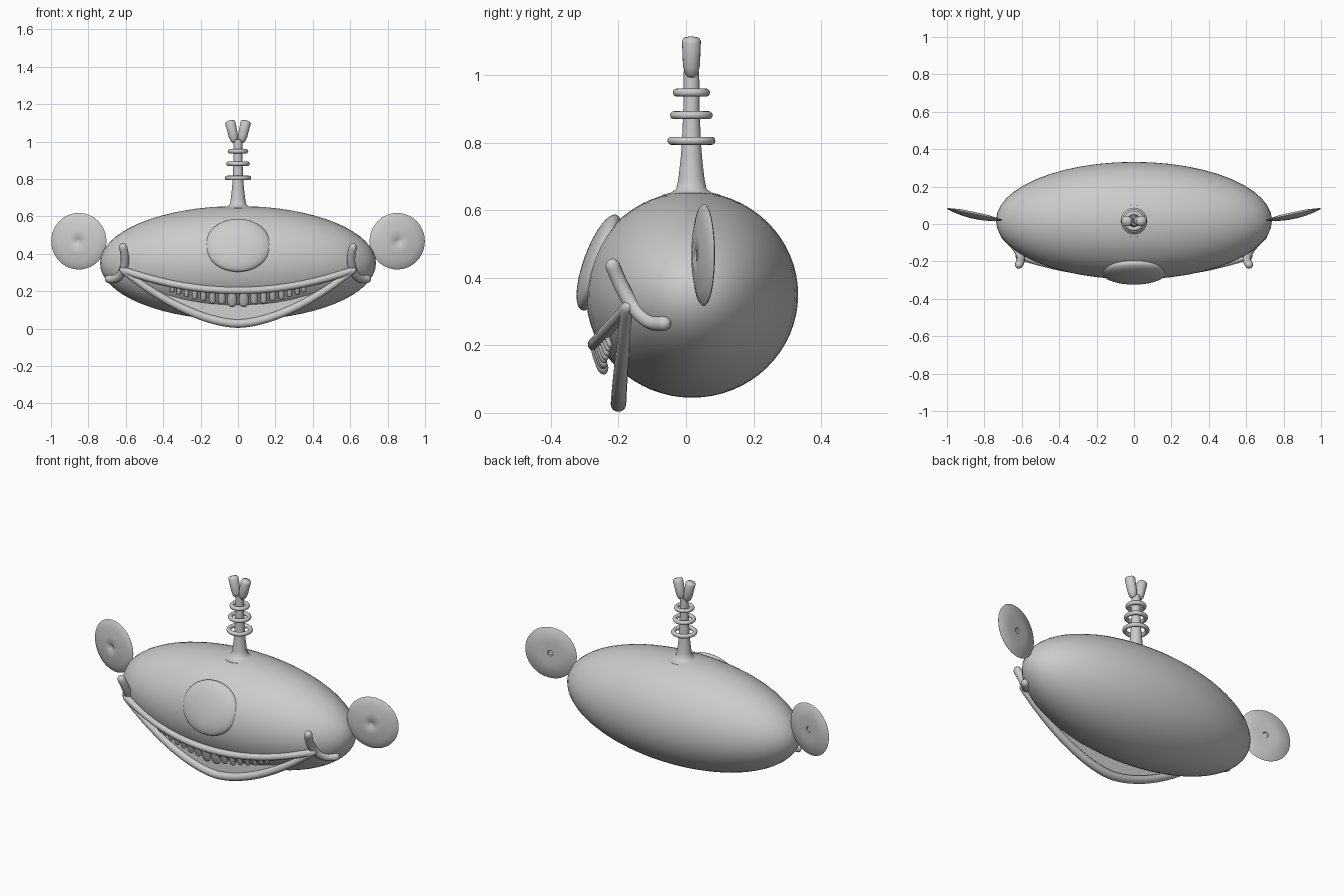
import bpy, bmesh, math
from mathutils import Vector, Matrix
from mathutils.geometry import interpolate_bezier

if "Cube" in bpy.data.objects:
    bpy.data.objects.remove(bpy.data.objects["Cube"])

grey = bpy.data.materials.new("plain_grey")
grey.diffuse_color = (0.6, 0.6, 0.6, 1)
grey.use_nodes = True
grey.node_tree.nodes["Principled BSDF"].inputs["Base Color"].default_value = grey.diffuse_color


def finish(bm, name, angle=50):
    bmesh.ops.recalc_face_normals(bm, faces=bm.faces[:])
    me = bpy.data.meshes.new(name)
    bm.to_mesh(me)
    bm.free()
    ob = bpy.data.objects.new(name, me)
    bpy.context.collection.objects.link(ob)
    me.materials.append(grey)
    bpy.ops.object.select_all(action='DESELECT')
    ob.select_set(True)
    bpy.context.view_layer.objects.active = ob
    bpy.ops.object.shade_smooth_by_angle(angle=math.radians(angle))
    return ob


def bridge(bm, rings, closed=True):
    for a, b in zip(rings, rings[1:]):
        n = len(a)
        for i in range(n if closed else n - 1):
            j = (i + 1) % n
            bm.faces.new((a[i], a[j], b[j], b[i]))


def lathe(name, profile, matrix, seg=32):
    """Spin (radius, height) points around local z."""
    bm = bmesh.new()
    rings = []
    for r, h in profile:
        r = max(r, 0.0004)
        rings.append([bm.verts.new((r * math.cos(2 * math.pi * i / seg),
                                    r * math.sin(2 * math.pi * i / seg), h)) for i in range(seg)])
    bridge(bm, rings)
    bm.faces.new(rings[0])
    bm.faces.new(rings[-1])
    bm.transform(matrix)
    return finish(bm, name)


def sweep(name, pts, radii, seg=14):
    """Round-ended tube along a path."""
    pts = [Vector(p) for p in pts]
    tans = [(pts[min(i + 1, len(pts) - 1)] - pts[max(i - 1, 0)]).normalized()
            for i in range(len(pts))]
    data = list(zip(pts, tans, radii))
    caps = [math.radians(a) for a in (30, 60, 86)]
    p, t, r = data[0]
    head = [(p - t * r * math.sin(a), t, r * math.cos(a)) for a in reversed(caps)]
    p, t, r = data[-1]
    tail = [(p + t * r * math.sin(a), t, r * math.cos(a)) for a in caps]
    bm = bmesh.new()
    rings, side = [], None
    for p, t, r in head + data + tail:
        ref = side if side else t.orthogonal()
        side = (ref - t * ref.dot(t)).normalized()
        up = t.cross(side)
        rings.append([bm.verts.new(p + r * (side * math.cos(2 * math.pi * i / seg)
                                            + up * math.sin(2 * math.pi * i / seg)))
                      for i in range(seg)])
    bridge(bm, rings)
    bm.faces.new(rings[0])
    bm.faces.new(rings[-1])
    return finish(bm, name)


def ellipsoid(name, loc, scale, rot_x=0.0):
    bm = bmesh.new()
    bmesh.ops.create_uvsphere(bm, u_segments=48, v_segments=32, radius=1)
    bm.transform(Matrix.Translation(loc) @ Matrix.Rotation(rot_x, 4, 'X')
                 @ Matrix.Diagonal((*scale, 1)))
    return finish(bm, name)


def torus(name, loc, R, r, n=36, m=12):
    bm = bmesh.new()
    rings = []
    for i in range(n + 1):
        a = 2 * math.pi * (i % n) / n
        if i == n:
            rings.append(rings[0])
            break
        rings.append([bm.verts.new(Vector(loc) + Vector((
            (R + r * math.cos(b)) * math.cos(a), (R + r * math.cos(b)) * math.sin(a), r * math.sin(b))))
            for b in (2 * math.pi * k / m for k in range(m))])
    bridge(bm, rings)
    return finish(bm, name)


# Body and single big eye
ellipsoid("body", (0, 0.018, 0.35), (0.738, 0.314, 0.305))
ellipsoid("eye", (0, -0.257, 0.445), (0.175, 0.046, 0.15), math.radians(-20))

# Ears: thin swept-back dishes with a small centre dimple
ear_profile = [(0, 0.001), (0.013, 0.001), (0.017, -0.004), (0.07, -0.005), (0.148, 0.003),
               (0.151, 0.006), (0.147, 0.010), (0.11, 0.020), (0.06, 0.028),
               (0.018, 0.031), (0.013, 0.026), (0, 0.026)]
for s, label in ((-1, "left"), (1, "right")):
    m = (Matrix.Translation((s * 0.85, 0.058, 0.467)) @ Matrix.Rotation(s * math.radians(12), 4, 'Z')
         @ Matrix.Rotation(math.radians(90), 4, 'X'))
    lathe("ear_" + label, ear_profile, m, 48)

# Antenna stalk with flared foot
AY = 0.016
lathe("antenna_stalk", [(0.088, 0.635), (0.086, 0.645), (0.06, 0.652), (0.045, 0.662), (0.039, 0.69),
                        (0.032, 0.75), (0.028, 0.80), (0.024, 0.90), (0.023, 1.01)],
      Matrix.Translation((0, AY, 0)))
for i, (z, outer) in enumerate(((0.805, 0.071), (0.881, 0.063), (0.948, 0.055))):
    torus("antenna_ring_%d" % (i + 1), (0, AY, z), outer - 0.012, 0.012)

# Two prongs on the antenna tip
for s, label in ((-1, "left"), (1, "right")):
    m = (Matrix.Translation((s * 0.016, AY, 0.992)) @ Matrix.Rotation(s * math.radians(13), 4, 'Y'))
    lathe("prong_" + label, [(0, 0), (0.012, 0.004), (0.02, 0.014), (0.025, 0.035),
                             (0.028, 0.112), (0.024, 0.119), (0, 0.126)], m, 20)

# Lips
N = 48
ts = [-1 + 2 * i / N for i in range(N + 1)]


def upper(t):
    return Vector((0.615 * t, -0.272 + 0.1 * t * t, 0.203 + 0.11 * t * t))


def lower(t):
    return Vector((0.615 * t, -0.2 + 0.025 * t * t, 0.026 + 0.285 * abs(t) ** 1.7))


sweep("upper_lip", [upper(t) for t in ts], [0.019] * (N + 1))
sweep("lower_lip", [lower(t) for t in ts], [0.023 - 0.006 * t * t for t in ts])

# Mouth floor sheet, joining the lower lip to the body
bm = bmesh.new()
rows = []
for k in range(7):
    row = []
    for t in ts:
        p = lower(t)
        top = Vector((p.x, p.y + 0.01, upper(t).z + 0.003))
        row.append(bm.verts.new(p.lerp(top, k / 6)))
    rows.append(row)
bridge(bm, rows, closed=False)
finish(bm, "mouth_sheet")

# Cheek tubes at the mouth corners
for s, label in ((-1, "left"), (1, "right")):
    ctrl = [Vector((s * x, y, z)) for x, y, z in
            ((0.615, -0.217, 0.435), (0.59, -0.185, 0.355), (0.61, -0.135, 0.25), (0.69, -0.065, 0.265))]
    path = interpolate_bezier(*ctrl, 24)
    sweep("cheek_" + label, path, [0.022] * 24)

# Teeth hanging from the upper lip: (x, tip z, half width)
teeth = [(0.031, 0.115, 0.025), (0.086, 0.130, 0.019), (0.137, 0.134, 0.017), (0.185, 0.148, 0.016),
         (0.232, 0.156, 0.015), (0.276, 0.168, 0.014), (0.316, 0.182, 0.013), (0.352, 0.193, 0.012)]
for i, (x, tip, w) in enumerate(teeth):
    for s, label in ((-1, "left"), (1, "right")):
        p = upper(s * x / 0.615)
        L = (p.z - tip) * 1.07
        prof = [(0.8 * w, 0), (w, L * 0.4), (w, L - w)] + \
               [(w * math.cos(a), L - w + w * math.sin(a)) for a in (0.4, 0.8, 1.2, 1.5)]
        m = (Matrix.Translation(p) @ Matrix.Rotation(math.radians(180 + 20), 4, 'X')
             @ Matrix.Diagonal((1, 0.7, 1, 1)))
        lathe("tooth_%s_%d" % (label, i + 1), prof, m, 14)
